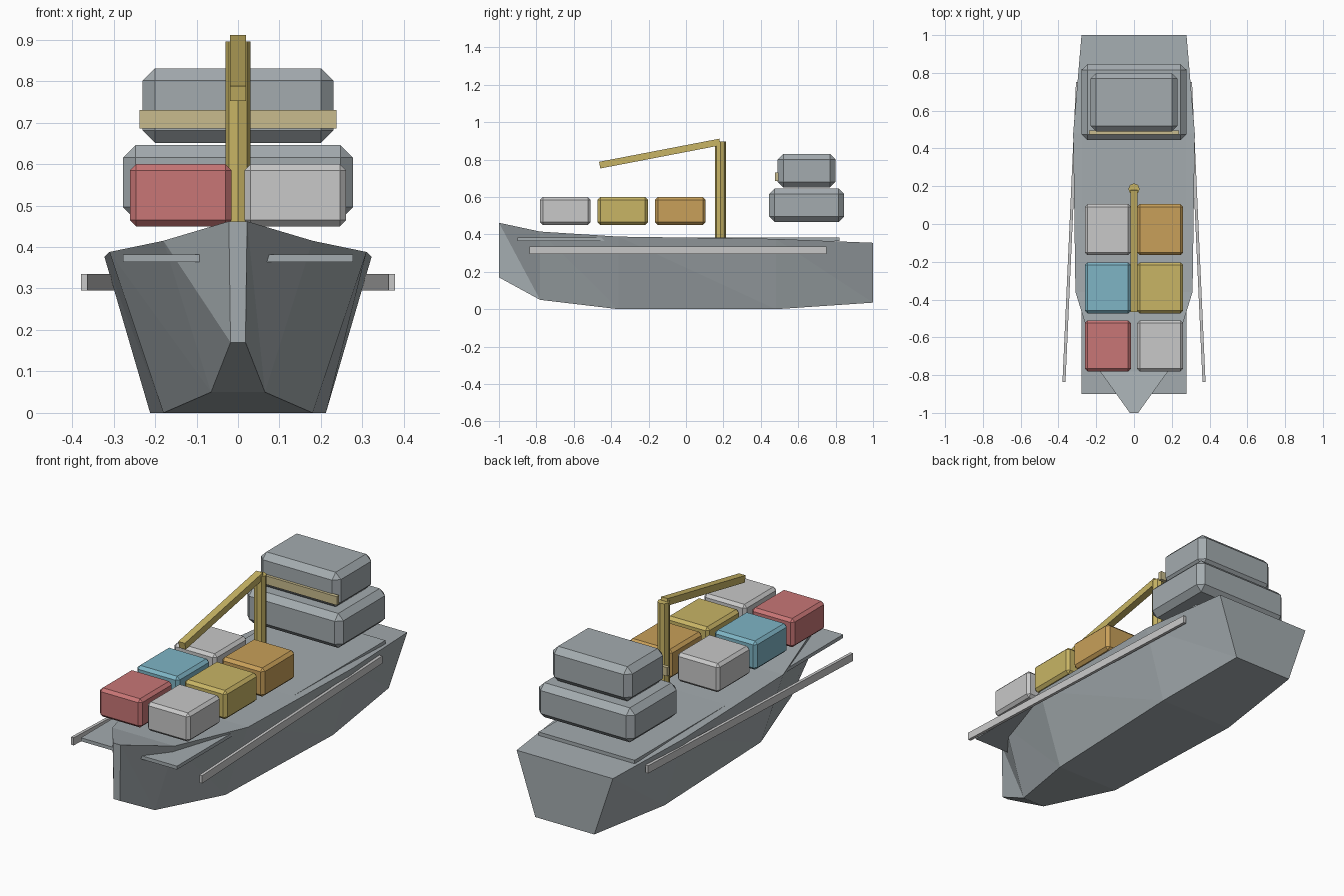
import bpy, bmesh

cube = bpy.data.objects.get("Cube")
if cube:
    bpy.data.objects.remove(cube, do_unlink=True)


def material(name, r, g, b):
    m = bpy.data.materials.new(name)
    m.use_nodes = True
    m.diffuse_color = (r, g, b, 1)
    m.node_tree.nodes["Principled BSDF"].inputs["Base Color"].default_value = (r, g, b, 1)
    return m


steel = material("steel grey", 0.37, 0.41, 0.43)
white = material("light grey", 0.58, 0.58, 0.58)
red = material("red", 0.58, 0.18, 0.18)
blue = material("blue", 0.21, 0.46, 0.56)
yellow = material("yellow", 0.58, 0.46, 0.13)
orange = material("orange", 0.58, 0.35, 0.10)
sand = material("window sand", 0.58, 0.50, 0.27)


def finish(name, bm, mat):
    bmesh.ops.recalc_face_normals(bm, faces=bm.faces)
    mesh = bpy.data.meshes.new(name)
    bm.to_mesh(mesh)
    bm.free()
    mesh.materials.append(mat)
    ob = bpy.data.objects.new(name, mesh)
    bpy.context.collection.objects.link(ob)
    return ob


def box(name, centre, size, mat, bevel=0, rot=(0, 0, 0)):
    bm = bmesh.new()
    bmesh.ops.create_cube(bm, size=1)
    bmesh.ops.scale(bm, vec=size, verts=bm.verts)
    ob = finish(name, bm, mat)
    ob.location, ob.rotation_euler = centre, rot
    if bevel:
        mod = ob.modifiers.new("chamfer", "BEVEL")
        mod.width, mod.segments = bevel, 1
    return ob


# Hull: stations of y, top half width, top z, bottom half width, bottom z
stations = [
    (-1.0, 0.022, 0.462, 0.018, 0.17),
    (-0.78, 0.18, 0.415, 0.065, 0.05),
    (-0.36, 0.31, 0.388, 0.18, 0.0),
    (0.48, 0.322, 0.376, 0.212, 0.0),
    (1.0, 0.278, 0.355, 0.17, 0.035),
]
bm = bmesh.new()
rings = [[bm.verts.new(p) for p in ((-t, y, tz), (t, y, tz), (b, y, bz), (-b, y, bz))]
         for y, t, tz, b, bz in stations]
for a, b in zip(rings, rings[1:]):
    for k in range(4):
        n = (k + 1) % 4
        bm.faces.new((a[k], a[n], b[n]))
        bm.faces.new((a[k], b[n], b[k]))
bm.faces.new(rings[0])
bm.faces.new(rings[-1])
finish("hull", bm, steel)

# Deck plate and side rails
box("deck_plate", (0, -0.04, 0.373), (0.555, 1.72, 0.018), steel)
for side, s in (("left", 1), ("right", -1)):
    box(side + "_side_rail", (s * 0.335, -0.043, 0.315), (0.016, 1.59, 0.04),
        white, rot=(0, 0, s * 0.045))

# Containers in three rows, right and left of the centre line
rows = [("front", -0.645, red, white), ("middle", -0.338, blue, yellow),
        ("rear", -0.03, white, orange)]
for row, y, right, left in rows:
    for side, s, mat in (("right", -1, right), ("left", 1, left)):
        box(f"{row}_{side}_container", (s * 0.138, y, 0.525), (0.245, 0.27, 0.15), mat, 0.015)

# Superstructure and window band
box("lower_cabin", (0, 0.645, 0.556), (0.554, 0.402, 0.18), steel, 0.03)
box("bridge", (0, 0.645, 0.741), (0.46, 0.31, 0.18), steel, 0.03)
box("bridge_window", (0, 0.485, 0.708), (0.476, 0.02, 0.045), sand)

# Crane post and boom
bm = bmesh.new()
bmesh.ops.create_cone(bm, cap_ends=True, segments=8, radius1=0.03, radius2=0.03, depth=0.535)
finish("crane_post", bm, yellow).location = (0, 0.185, 0.628)
box("crane_boom", (0, -0.14, 0.832), (0.038, 0.655, 0.036), yellow, rot=(0.19, 0, 0))
